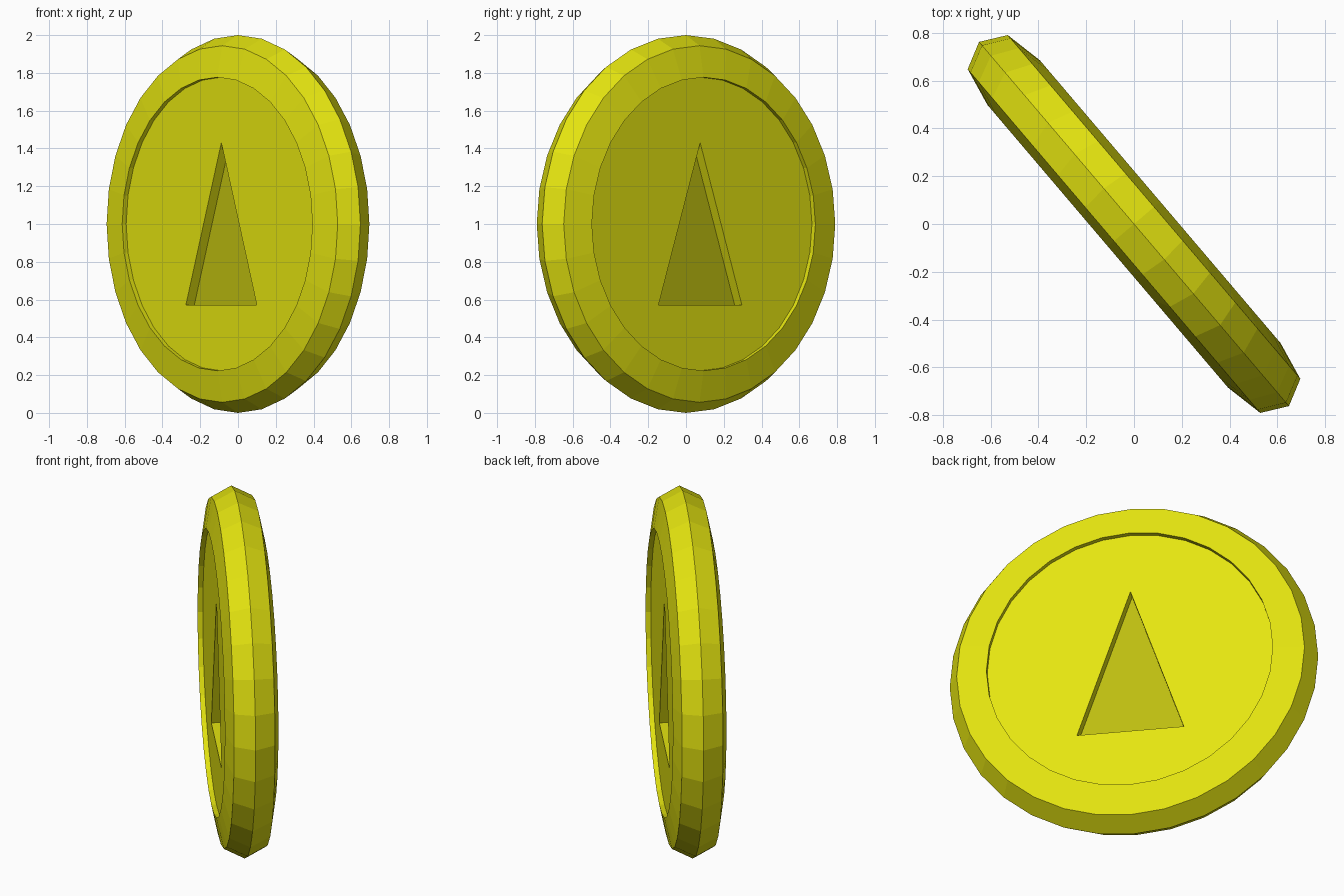
import bpy, bmesh
from math import sin, cos, pi, radians
from mathutils import Matrix

if "Cube" in bpy.data.objects:
    bpy.data.objects.remove(bpy.data.objects["Cube"], do_unlink=True)

SIDES = 32
FLOOR = 0.116      # distance of each recessed face from the middle plane
POCKET = 0.057     # distance of each triangle pocket's floor
TRIANGLE = [(-0.29, -0.43), (0.29, -0.43), (0, 0.43)]
# radius and offset along the axis, from one recessed face to the other
HALF = [(0.777, FLOOR), (0.777, 0.144), (0.944, 0.11)]
PROFILE = [(r, -t) for r, t in HALF] + [(1, 0)] + HALF[::-1]


def material(name, colour):
    mat = bpy.data.materials.new(name)
    mat.use_nodes = True
    mat.diffuse_color = colour
    mat.node_tree.nodes["Principled BSDF"].inputs["Base Color"].default_value = colour
    return mat


def add_loop(bm, points, offset):
    return [bm.verts.new((x, offset, z)) for x, z in points]


def bridge(bm, a, b):
    n = len(a)
    for i in range(n):
        j = (i + 1) % n
        bm.faces.new((a[i], a[j], b[j], b[i]))


def loop_edges(bm, loop):
    edges = []
    for i, v in enumerate(loop):
        w = loop[(i + 1) % len(loop)]
        edges.append(bm.edges.get((v, w)) or bm.edges.new((v, w)))
    return edges


bm = bmesh.new()

# Rim and bevelled edge
rings = []
for r, t in PROFILE:
    circle = [(r * sin(2 * pi * i / SIDES), r * cos(2 * pi * i / SIDES)) for i in range(SIDES)]
    rings.append(add_loop(bm, circle, t))
for a, b in zip(rings, rings[1:]):
    bridge(bm, a, b)

# Recessed faces, each with a sunken triangle
for side, ring in ((-1, rings[0]), (1, rings[-1])):
    outer = add_loop(bm, TRIANGLE, side * FLOOR)
    inner = add_loop(bm, TRIANGLE, side * POCKET)
    bridge(bm, outer, inner)
    bm.faces.new(inner).material_index = 1
    bmesh.ops.triangle_fill(bm, use_beauty=True,
                            edges=loop_edges(bm, ring) + loop_edges(bm, outer))

bmesh.ops.recalc_face_normals(bm, faces=bm.faces)

# Stand it upright and turn it
bm.transform(Matrix.Translation((0, 0, 1)) @ Matrix.Rotation(radians(-49.6), 4, "Z"))

mesh = bpy.data.meshes.new("coin")
bm.to_mesh(mesh)
bm.free()
mesh.materials.append(material("yellow", (0.78, 0.78, 0.005, 1)))
mesh.materials.append(material("dark yellow", (0.51, 0.51, 0.005, 1)))
coin = bpy.data.objects.new("coin", mesh)
bpy.context.collection.objects.link(coin)
